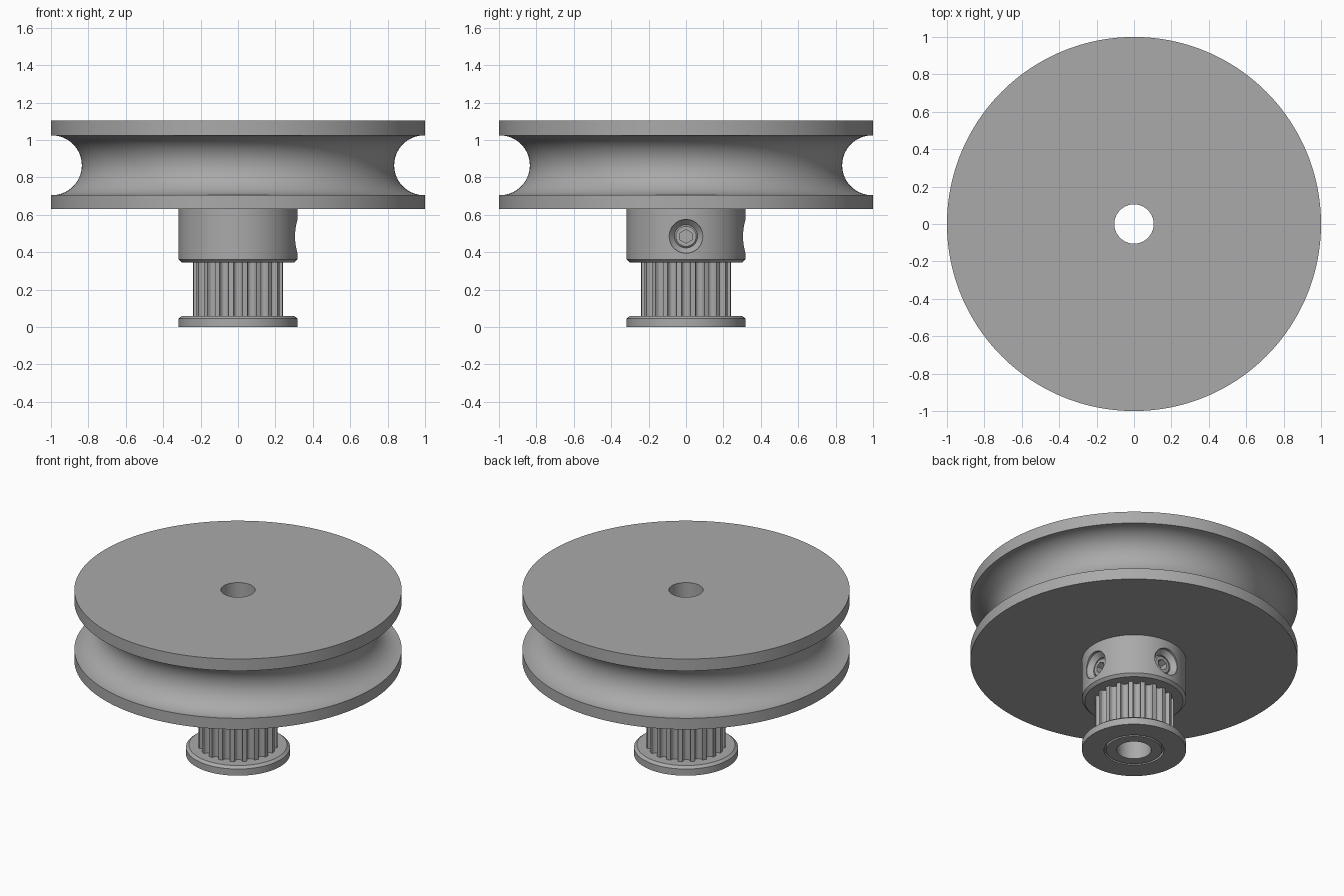
import bpy, bmesh, math
from mathutils import Matrix, Vector

if "Cube" in bpy.data.objects:
    bpy.data.objects.remove(bpy.data.objects["Cube"])

grey = bpy.data.materials.new("machined grey")
grey.use_nodes = True
grey.diffuse_color = (0.4, 0.4, 0.4, 1)
grey.node_tree.nodes["Principled BSDF"].inputs["Base Color"].default_value = (0.4, 0.4, 0.4, 1)

BORE = 0.105
SCREW_Z = 0.485


def finish(name, bm):
    bmesh.ops.recalc_face_normals(bm, faces=bm.faces)
    mesh = bpy.data.meshes.new(name)
    bm.to_mesh(mesh)
    bm.free()
    mesh.materials.append(grey)
    obj = bpy.data.objects.new(name, mesh)
    bpy.context.collection.objects.link(obj)
    return obj


def select_only(obj):
    bpy.ops.object.select_all(action='DESELECT')
    obj.select_set(True)
    bpy.context.view_layer.objects.active = obj


def smooth(obj):
    select_only(obj)
    bpy.ops.object.shade_smooth_by_angle(angle=math.radians(30))


def lathe(name, profile, steps=128, closed=True):
    """Spin an (r, z) profile about z; a closed profile makes a solid ring."""
    bm = bmesh.new()
    verts = [bm.verts.new((r, 0, z)) for r, z in profile]
    pairs = list(zip(verts, verts[1:]))
    if closed:
        pairs.append((verts[-1], verts[0]))
    edges = [bm.edges.new(p) for p in pairs]
    bmesh.ops.spin(bm, geom=verts + edges, axis=(0, 0, 1), cent=(0, 0, 0),
                   angle=math.tau, steps=steps, use_merge=True)
    bmesh.ops.remove_doubles(bm, verts=bm.verts, dist=1e-5)
    return finish(name, bm)


def cut(obj, cutter):
    mod = obj.modifiers.new("cut", 'BOOLEAN')
    mod.operation = 'DIFFERENCE'
    mod.solver = 'EXACT'
    mod.object = cutter
    bpy.context.view_layer.update()
    select_only(obj)
    bpy.ops.object.modifier_apply(modifier=mod.name)
    bpy.data.objects.remove(cutter)


# Grooved wheel with a semicircular rope channel
mid, rad, n = 0.865, 0.16, 32
channel = [(0.995 - rad * math.sin(math.pi * i / n),
            mid - rad * math.cos(math.pi * i / n)) for i in range(n + 1)]
wheel = lathe("grooved_wheel",
              [(BORE, 0.63), (1, 0.63), (1, 0.705)] + channel +
              [(1, 1.025), (1, 1.105), (BORE, 1.105)], 192)
smooth(wheel)

# Hub, bottom flange and bore sleeve
hub = lathe("hub", [(BORE, 0.345), (0.3, 0.345), (0.318, 0.362), (0.318, 0.63), (BORE, 0.63)])
flange = lathe("bottom_flange", [(0.183, 0), (0.318, 0), (0.318, 0.045), (0.3, 0.06), (0.183, 0.06)])
sleeve = lathe("bore_sleeve", [(BORE, 0), (0.17, 0), (0.17, 0.02), (0.2, 0.02), (0.2, 0.35), (BORE, 0.35)])
smooth(flange)
smooth(sleeve)

# Toothed belt section: rounded notches around a cylinder
TEETH, TOP, DEPTH = 20, 0.243, 0.03
outline = []
for t in range(TEETH):
    base = math.tau * t / TEETH
    for k in range(9):
        a = math.pi * k / 8
        outline.append((TOP - DEPTH * math.sin(a) ** 0.7, base - 0.1 * math.cos(a)))
    outline.append((TOP, base + math.pi / TEETH))
bm = bmesh.new()
rings = [[bm.verts.new((r * math.cos(a), r * math.sin(a), z)) for r, a in outline]
         for z in (0.05, 0.35)]
for i in range(len(outline)):
    j = (i + 1) % len(outline)
    bm.faces.new((rings[0][i], rings[0][j], rings[1][j], rings[1][i]))
smooth(finish("belt_teeth", bm))

# Two set screws in countersunk holes, on the left side and the back
for name, turn in (("left", 0), ("back", math.pi / 2)):
    place = (Matrix.Rotation(turn, 4, 'Z') @ Matrix.Translation(Vector((0, 0, SCREW_Z)))
             @ Matrix.Rotation(math.pi / 2, 4, 'Y'))
    hole = lathe("hole_cutter", [(0, 0.2), (0.062, 0.2), (0.062, 0.27), (0.09, 0.3),
                                 (0.09, 0.4), (0, 0.4)], 48, closed=False)
    hole.matrix_world = place
    cut(hub, hole)
    screw = lathe(name + "_set_screw", [(0, 0.19), (0.062, 0.19), (0.062, 0.262),
                                        (0.054, 0.27), (0, 0.27)], 48, closed=False)
    socket = lathe("socket_cutter", [(0, 0.22), (0.036, 0.22), (0.036, 0.3), (0, 0.3)],
                   6, closed=False)
    cut(screw, socket)
    screw.matrix_world = place
    smooth(screw)
smooth(hub)
